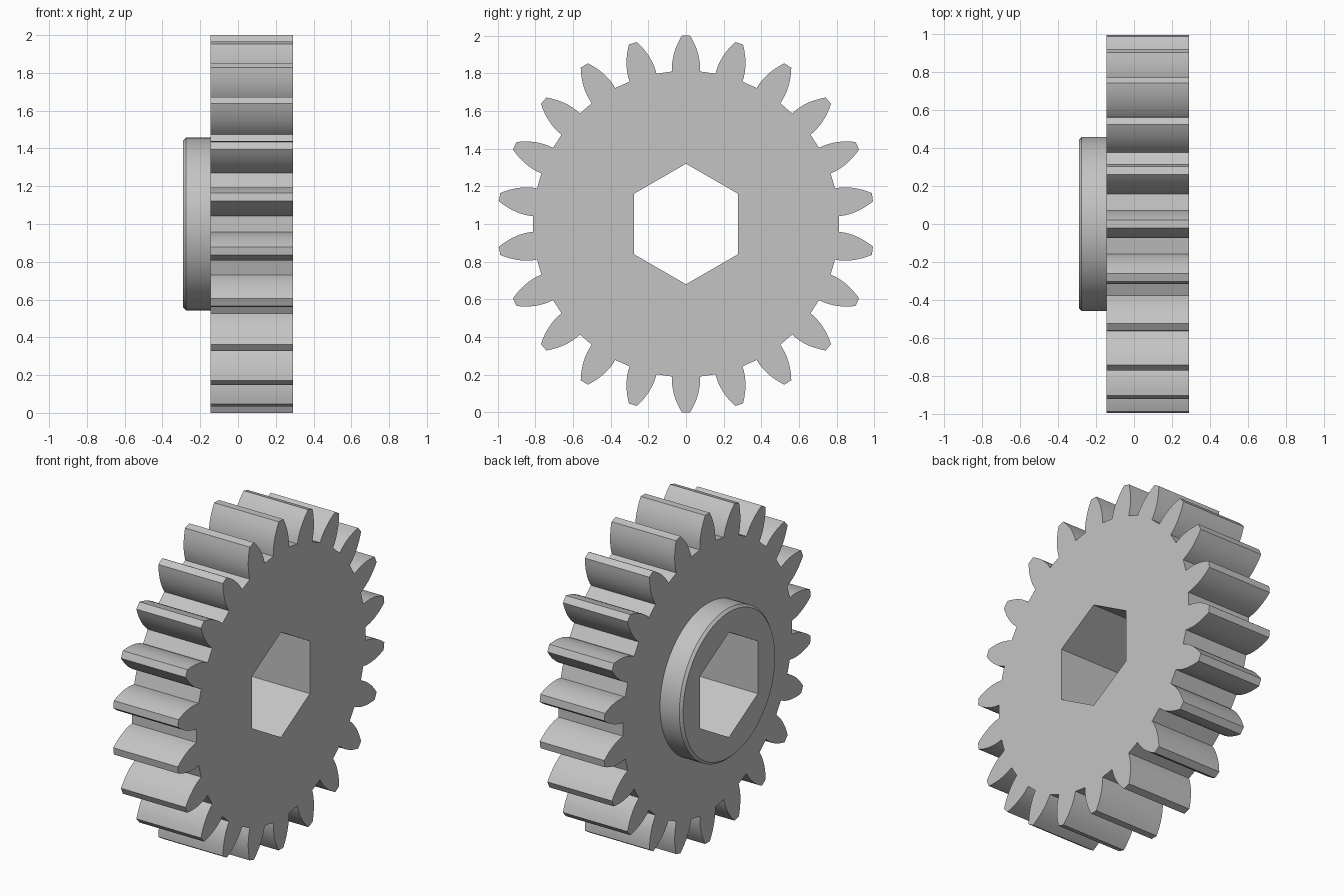
import bpy, bmesh
from math import sin, cos, pi, radians
from mathutils import Vector

cube = bpy.data.objects.get("Cube")
if cube:
    bpy.data.objects.remove(cube, do_unlink=True)

TEETH = 22
CENTRE_Z = 1.0
BACK, INNER, FRONT = -0.29, -0.145, 0.29   # hub end, wheel back, wheel front

grey = bpy.data.materials.new("plain_grey")
grey.use_nodes = True
colour = (0.55, 0.55, 0.55, 1)
grey.diffuse_color = colour
grey.node_tree.nodes["Principled BSDF"].inputs["Base Color"].default_value = colour


def polygon(radius, sides):
    """Regular outline in (y, z) with one corner at the top."""
    return [(radius * sin(2 * pi * i / sides), radius * cos(2 * pi * i / sides))
            for i in range(sides)]


def gear_outline(root=0.81, tip=1.0, steps=8):
    """Curved tooth flanks joined by straight root lands."""
    flank = []
    for i in range(steps + 1):
        t = (tip - root) * i / steps
        flank.append((0.0745 + 0.05 * t - 1.72 * t * t, root + t))
    tooth = [(-w, r) for w, r in flank] + flank[::-1]
    points = []
    for k in range(TEETH):
        a = 2 * pi * k / TEETH
        points += [(w * cos(a) + r * sin(a), r * cos(a) - w * sin(a))
                   for w, r in tooth]
    return points


def ring(bm, outline, x):
    return [bm.verts.new((x, y, z + CENTRE_Z)) for y, z in outline]


def wall(bm, a, b):
    for i in range(len(a)):
        j = (i + 1) % len(a)
        bm.faces.new((a[i], a[j], b[j], b[i]))


def cap(bm, outer, inner):
    """Flat face between an outer loop and the bore."""
    edges = []
    for loop in (outer, inner):
        for i, v in enumerate(loop):
            w = loop[(i + 1) % len(loop)]
            edges.append(bm.edges.get((v, w)) or bm.edges.new((v, w)))
    bmesh.ops.triangle_fill(bm, use_beauty=True, edges=edges, normal=Vector((1, 0, 0)))


def finish(bm, name):
    bmesh.ops.recalc_face_normals(bm, faces=bm.faces)
    mesh = bpy.data.meshes.new(name)
    bm.to_mesh(mesh)
    bm.free()
    mesh.materials.append(grey)
    obj = bpy.data.objects.new(name, mesh)
    bpy.context.collection.objects.link(obj)
    bpy.ops.object.select_all(action='DESELECT')
    obj.select_set(True)
    bpy.context.view_layer.objects.active = obj
    bpy.ops.object.shade_smooth_by_angle(angle=radians(25))


bore = polygon(0.32, 6)

# Toothed wheel with hexagonal bore
bm = bmesh.new()
teeth = gear_outline()
outer = [ring(bm, teeth, x) for x in (INNER, FRONT)]
inner = [ring(bm, bore, x) for x in (INNER, FRONT)]
wall(bm, *outer)
wall(bm, *inner)
for o, i in zip(outer, inner):
    cap(bm, o, i)
finish(bm, "gear_wheel")

# Round hub with a chamfered rim, bore continued through it
bm = bmesh.new()
hub = [ring(bm, polygon(r, 96), x)
       for r, x in ((0.457, INNER), (0.457, BACK + 0.015), (0.442, BACK))]
inner = [ring(bm, bore, x) for x in (INNER, BACK)]
wall(bm, hub[0], hub[1])
wall(bm, hub[1], hub[2])
wall(bm, *inner)
cap(bm, hub[2], inner[1])
finish(bm, "hub")
